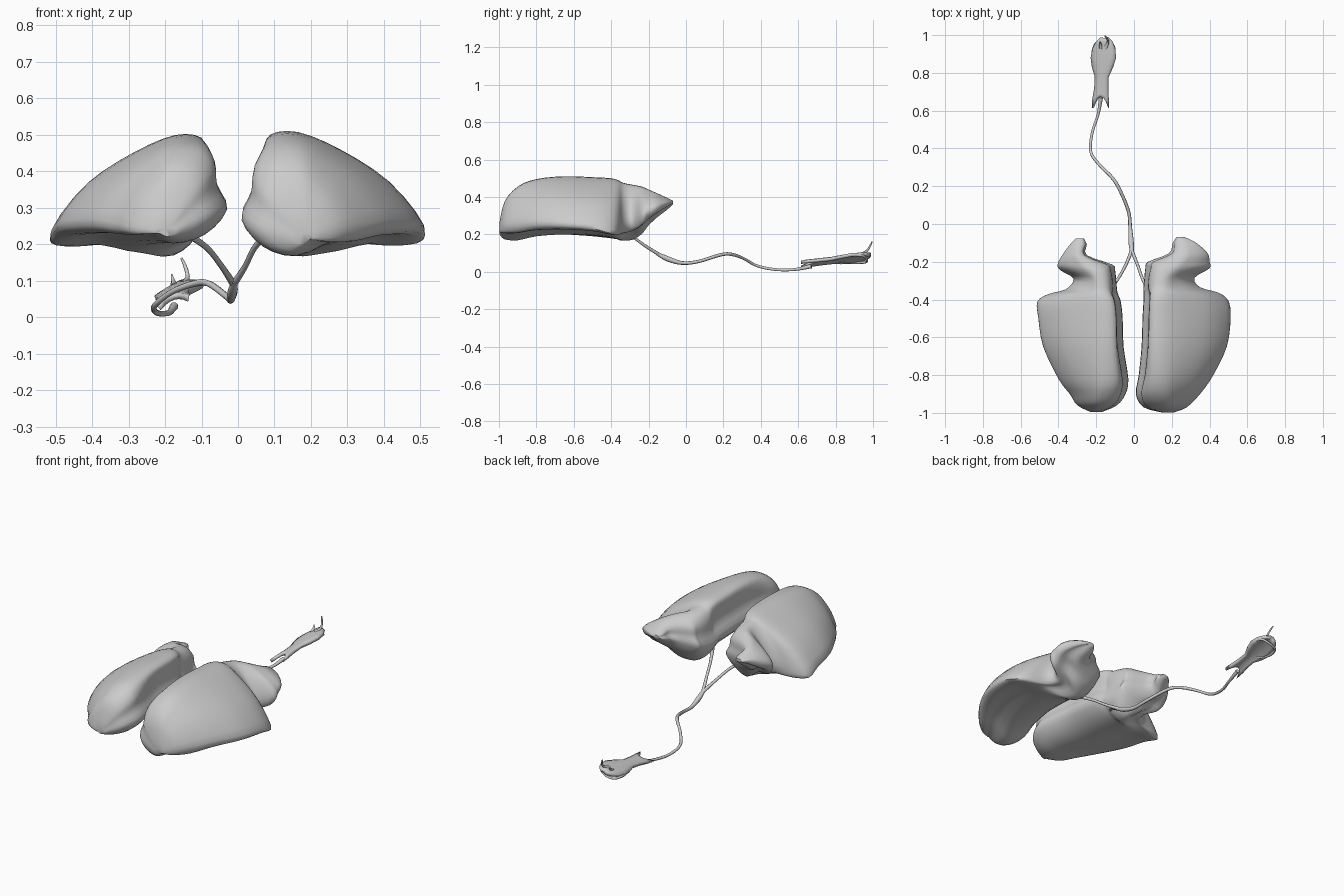
import bpy, bmesh
from mathutils import Vector


def finish(bm, name, angle=1.0):
    bmesh.ops.recalc_face_normals(bm, faces=bm.faces)
    mesh = bpy.data.meshes.new(name)
    bm.to_mesh(mesh)
    bm.free()
    ob = bpy.data.objects.new(name, mesh)
    bpy.context.collection.objects.link(ob)
    bpy.ops.object.select_all(action='DESELECT')
    ob.select_set(True)
    bpy.context.view_layer.objects.active = ob
    bpy.ops.object.shade_smooth_by_angle(angle=angle)
    return ob


def spline(pts, steps, closed=False):
    """Catmull-Rom through points."""
    n = len(pts)
    get = (lambda i: pts[i % n]) if closed else (lambda i: pts[max(0, min(n - 1, i))])
    out = []
    for i in range(n if closed else n - 1):
        a, b, c, d = (get(i + k) for k in (-1, 0, 1, 2))
        for s in range(steps):
            t = s / steps
            out.append(0.5 * (2 * b + (c - a) * t + (2 * a - 5 * b + 4 * c - d) * t * t
                              + (3 * b - a - 3 * c + d) * t ** 3))
    if not closed:
        out.append(pts[-1])
    return out


def section(y, xi, xo, xt, zt, zo, zb):
    """Lung cross-section: ridge near the inner side, long outer slope, shallow hollow base."""
    w, h = xo - xi, zt - zb
    k = min(1, w / 0.4)
    dx, dz, rim = xo - xt, zt - zo, zo - zb
    p = [(xi, zb + .36 * h), (xi + .03 * k, zb + .6 * h),
         (xi + .025 * k + .1 * (xt - xi), zb + .82 * h), (xi + .6 * (xt - xi), zt - .03 * h),
         (xt + .12 * dx, zt - .01 * dz), (xt + .42 * dx, zt - .2 * dz), (xt + .76 * dx, zt - .54 * dz),
         (xo, zo), (xo - .03 * k, zo - .5 * rim),
         (xi + .72 * w, zb + .4 * rim + .01 * k), (xi + .45 * w, zb + .01 * k),
         (xi + .17 * w, zb + .12 * h)]
    return [Vector((x, y, z)) for x, z in p]


def lung(name, stations, side):
    secs = [section(*s) for s in stations]
    rows = zip(*[spline(list(col), 3) for col in zip(*secs)])
    bm = bmesh.new()
    rings = []
    for row in rows:
        ring = spline(list(row), 3, True)
        rings.append([bm.verts.new((v.x * side, v.y, v.z)) for v in ring])
    n = len(rings[0])
    for a, b in zip(rings, rings[1:]):
        for i in range(n):
            bm.faces.new((a[i], a[(i + 1) % n], b[(i + 1) % n], b[i]))
    for ring in (rings[0], rings[-1]):
        c = bm.verts.new(sum((v.co for v in ring), Vector()) / n)
        for i in range(n):
            bm.faces.new((ring[i], ring[(i + 1) % n], c))
    return finish(bm, name)


# Lungs: y, inner x, outer x, ridge x, top z, outer z, bottom z
lung("right_lung", [
    (-.998, .15, .21, .18, .26, .23, .2),
    (-.97, .05, .28, .16, .375, .25, .168),
    (-.9, .01, .35, .14, .455, .26, .16),
    (-.8, .025, .42, .13, .495, .27, .18),
    (-.65, .04, .49, .12, .51, .265, .19),
    (-.5, .045, .51, .12, .505, .25, .185),
    (-.41, .05, .5, .12, .5, .225, .175),
    (-.365, .05, .45, .13, .49, .23, .165),
    (-.335, .05, .35, .14, .475, .26, .16),
    (-.285, .055, .32, .15, .465, .28, .165),
    (-.235, .06, .4, .18, .455, .31, .195),
    (-.2, .075, .4, .22, .44, .33, .24),
    (-.155, .185, .39, .26, .42, .35, .285),
    (-.1, .205, .33, .26, .395, .37, .33),
    (-.07, .225, .27, .245, .38, .37, .36)], 1)
lung("left_lung", [
    (-.995, .17, .23, .2, .27, .24, .22),
    (-.96, .09, .3, .18, .385, .25, .205),
    (-.9, .045, .34, .16, .445, .26, .195),
    (-.82, .03, .4, .14, .48, .27, .195),
    (-.65, .055, .48, .13, .5, .265, .19),
    (-.5, .06, .505, .13, .5, .25, .18),
    (-.41, .07, .51, .14, .495, .22, .17),
    (-.37, .085, .45, .16, .485, .23, .165),
    (-.345, .09, .36, .17, .475, .26, .16),
    (-.29, .095, .32, .18, .465, .28, .165),
    (-.245, .1, .39, .2, .455, .31, .195),
    (-.215, .115, .405, .24, .44, .33, .24),
    (-.165, .25, .38, .29, .42, .35, .285),
    (-.11, .25, .34, .29, .395, .37, .33),
    (-.078, .265, .31, .285, .38, .37, .36)], -1)


def tube(name, pts, radii):
    """Tapered round tube through points."""
    cu = bpy.data.curves.new(name, 'CURVE')
    cu.dimensions = '3D'
    cu.bevel_depth = 1
    cu.bevel_resolution = 2
    cu.use_fill_caps = True
    path = spline([Vector((*p, r)) for p, r in zip(pts, radii)], 5)
    sp = cu.splines.new('POLY')
    sp.points.add(len(path) - 1)
    for q, v in zip(sp.points, path):
        q.co = (v[0], v[1], v[2], 1)
        q.radius = v[3]
    sp.use_smooth = True
    ob = bpy.data.objects.new(name, cu)
    bpy.context.collection.objects.link(ob)


# Windpipe and its two branches
tube("windpipe", [(-.01, -.16, .1), (-.015, -.1, .07), (-.02, -.02, .047), (-.03, .07, .056),
                  (-.08, .19, .092), (-.12, .25, .092), (-.18, .31, .07), (-.228, .38, .032),
                  (-.222, .48, .012), (-.19, .58, .012), (-.175, .67, .03)],
     [.008, .014, .01, .009, .009, .009, .008, .008, .008, .008, .012])
tube("right_bronchus", [(-.012, -.14, .09), (.02, -.22, .14), (.045, -.29, .19), (.085, -.37, .235)],
     [.01, .008, .008, .01])
tube("left_bronchus", [(-.012, -.14, .09), (-.045, -.22, .14), (-.085, -.29, .19), (-.135, -.36, .225)],
     [.01, .008, .008, .01])

# Larynx: tilted curved plate with two horns at the lower end
rows = [(.615, -.218, -.135), (.66, -.215, -.135), (.72, -.205, -.138), (.78, -.202, -.136),
        (.83, -.218, -.112), (.88, -.225, -.095), (.93, -.215, -.1), (.965, -.195, -.115), (.985, -.17, -.14)]
bm = bmesh.new()
grid = []
for i, (y, a, b) in enumerate(rows):
    line = []
    for j in range(7):
        u = j / 6
        x = a + (b - a) * u
        arch = 1 - (2 * u - 1) ** 2
        yy = y + (.06 * arch if i == 0 else .03 * arch if i == 1 else 0)
        z = .045 + (yy - .63) * .1 + (x + .16) * .3 + .012 * arch
        line.append(bm.verts.new((x, yy, z)))
    grid.append(line)
for r, s in zip(grid, grid[1:]):
    for j in range(6):
        bm.faces.new((r[j], r[j + 1], s[j + 1], s[j]))
larynx = finish(bm, "larynx")
mod = larynx.modifiers.new("thickness", 'SOLIDIFY')
mod.thickness = .018
mod.offset = 0

# Hoop and small spikes at the upper end of the larynx
tube("larynx_hoop", [(-.19, .82, .055), (-.218, .88, .05), (-.205, .95, .05), (-.16, .968, .06),
                     (-.11, .945, .085), (-.105, .88, .09)], [.006, .008, .007, .006, .007, .006])
tube("upper_spike", [(-.15, .93, .09), (-.138, .965, .11), (-.145, .985, .14), (-.155, .995, .162)],
     [.012, .006, .005, .003])
tube("side_spike", [(-.175, .93, .085), (-.178, .955, .1), (-.182, .965, .118)], [.01, .006, .002])
